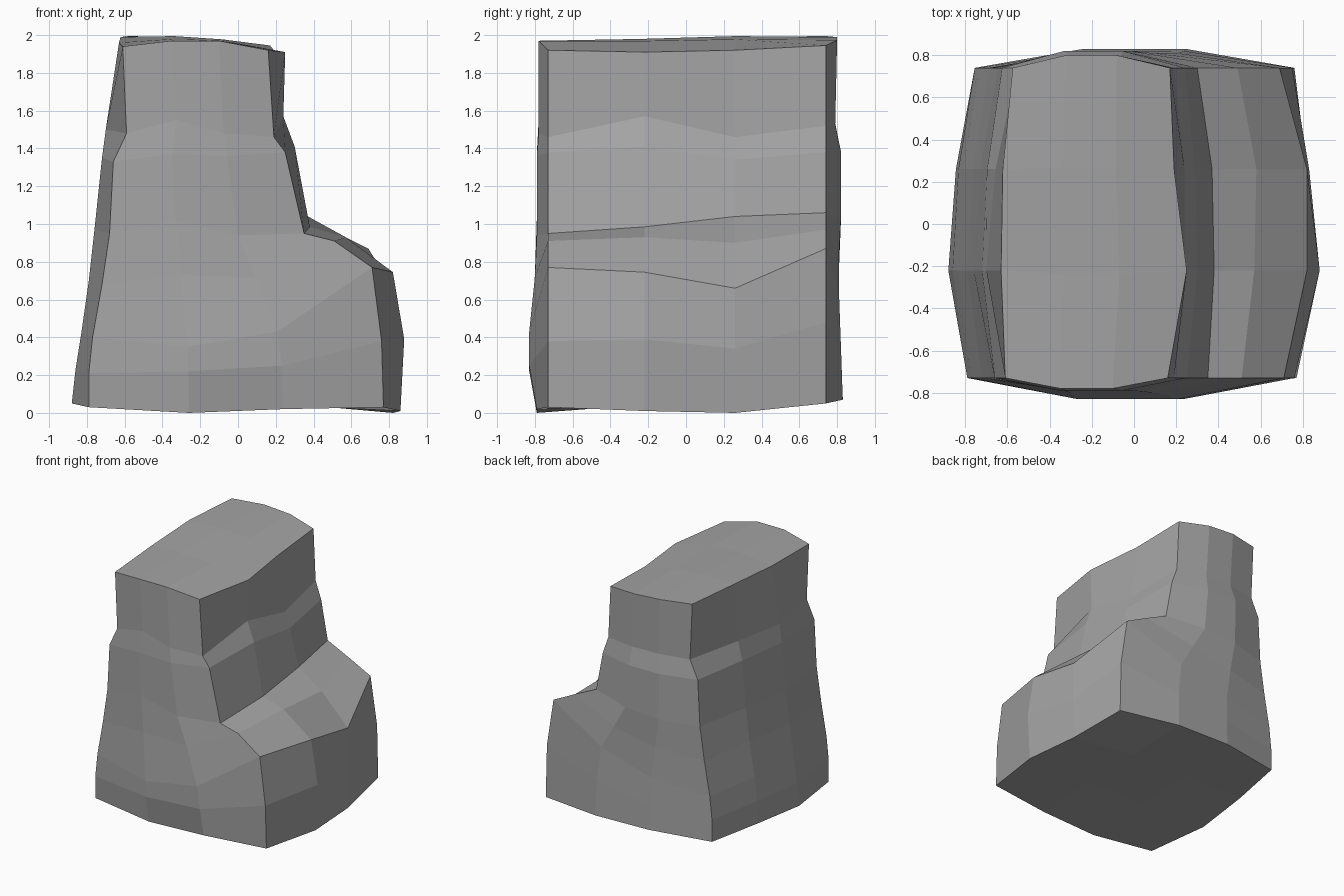
import bpy, bmesh

if "Cube" in bpy.data.objects:
    bpy.data.objects.remove(bpy.data.objects["Cube"])

# Each ring: left x, left bulge, front bulge, back bulge,
# right-side x (front to back), front z (left to right), right-side z (remaining, to back)
RINGS = [
    (-.79, .09, .06, .09, (.77, .86, .82, .76), (.03, .00, .02, .03), (.01, .00, .05)),
    (-.79, .07, .10, .08, (.76, .88, .83, .75), (.21, .22, .25, .38), (.39, .34, .48)),
    (-.77, .06, .10, .07, (.71, .82, .82, .69), (.40, .35, .43, .77), (.745, .66, .87)),
    (-.72, .07, .07, .07, (.51, .57, .58, .49), (.68, .73, .72, .91), (.93, .90, .97)),
    (-.68, .08, .06, .08, (.35, .38, .37, .30), (.95, 1.02, .94, .95), (.985, 1.04, 1.06)),
    (-.66, .06, .06, .08, (.25, .30, .29, .24), (1.33, 1.37, 1.36, 1.38), (1.41, 1.34, 1.38)),
    (-.59, .11, .05, .05, (.19, .24, .24, .19), (1.48, 1.55, 1.48, 1.46), (1.57, 1.46, 1.52)),
    (-.61, .02, .05, .06, (.16, .25, .19, .17), (1.94, 1.97, 1.97, 1.92), (1.91, 1.92, 1.945)),
]
Y = (-.73, -.22, .26, .74)
COL = (0, .34, .66, 1)


def ring_points(left, lb, fb, bb, rx, fz, rz):
    """Twelve points: front, right, back, left, three segments a side."""
    rz = (fz[3],) + rz
    lx = [left, left - lb, left - lb * .6, left + .035]
    lz = [fz[0], fz[0] + .02, fz[0] + .05, fz[0] + .055]
    front = [(left + (rx[0] - left) * COL[i], Y[0] - (fb if i in (1, 2) else 0), fz[i])
             for i in range(4)]
    right = [(rx[i], Y[i], rz[i]) for i in range(4)]
    back = [(lx[3] + (rx[3] - lx[3]) * COL[i], Y[3] + (bb if i in (1, 2) else 0),
             lz[3] + (rz[3] - lz[3]) * COL[i] ** 2) for i in (3, 2, 1, 0)]
    side = [(lx[i], Y[i], lz[i]) for i in (3, 2, 1, 0)]
    return front[:3] + right[:3] + back[:3] + side[:3]


def cap(bm, r, lift, flip):
    """Close a ring with a three by three patch."""
    grid = [r[0:4], [r[11], None, None, r[4]], [r[10], None, None, r[5]],
            [r[9], r[8], r[7], r[6]]]
    for j in (1, 2):
        for i in (1, 2):
            u = i / 3
            p = (grid[j][0].co.lerp(grid[j][3].co, u)
                 + grid[0][i].co.lerp(grid[3][i].co, j / 3)) / 2
            p.z += lift
            grid[j][i] = bm.verts.new(p)
    for j in range(3):
        for i in range(3):
            f = [grid[j][i], grid[j][i + 1], grid[j + 1][i + 1], grid[j + 1][i]]
            bm.faces.new(f[::-1] if flip else f)


# Stepped rock lofted through the rings
bm = bmesh.new()
rings = [[bm.verts.new(p) for p in ring_points(*r)] for r in RINGS]
for a, b in zip(rings, rings[1:]):
    for i in range(12):
        k = (i + 1) % 12
        bm.faces.new((a[i], a[k], b[k], b[i]))
cap(bm, rings[0], .01, True)
cap(bm, rings[-1], .02, False)
bmesh.ops.recalc_face_normals(bm, faces=bm.faces)

mesh = bpy.data.meshes.new("stepped_rock")
bm.to_mesh(mesh)
bm.free()
rock = bpy.data.objects.new("stepped_rock", mesh)
bpy.context.collection.objects.link(rock)

# Dark grey stone
stone = bpy.data.materials.new("stone")
stone.diffuse_color = (.37, .37, .37, 1)
stone.use_nodes = True
stone.node_tree.nodes["Principled BSDF"].inputs["Base Color"].default_value = stone.diffuse_color
mesh.materials.append(stone)
